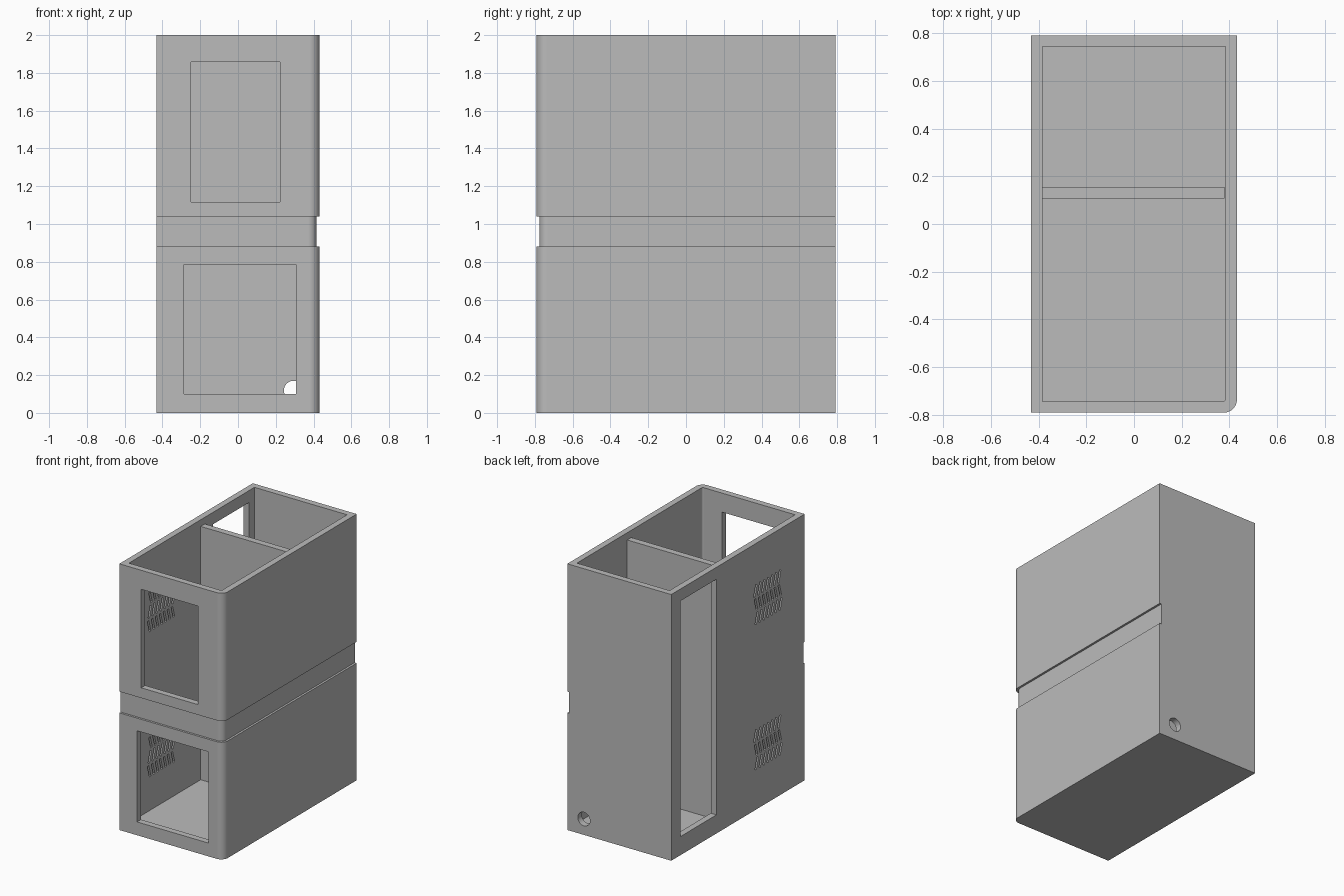
import bpy, bmesh, math
from mathutils import Matrix, Vector

cube = bpy.data.objects.get("Cube")
if cube:
    bpy.data.objects.remove(cube, do_unlink=True)

W, D, H = 0.432, 0.792, 2.0      # half width, half depth, height
WALL = 0.047

grey = bpy.data.materials.new("plain grey")
grey.use_nodes = True
COLOR = (0.5, 0.5, 0.5, 1)
grey.diffuse_color = COLOR
grey.node_tree.nodes["Principled BSDF"].inputs["Base Color"].default_value = COLOR


def finish(name, bm):
    bmesh.ops.recalc_face_normals(bm, faces=bm.faces)
    mesh = bpy.data.meshes.new(name)
    bm.to_mesh(mesh)
    bm.free()
    mesh.materials.append(grey)
    obj = bpy.data.objects.new(name, mesh)
    bpy.context.collection.objects.link(obj)
    return obj


def corner(x, y, r, steps=10):
    """Rounded corner at +x, -y, running from the front to the side."""
    return [(x - r + r * math.sin(a), y + r - r * math.cos(a))
            for a in (i / steps * math.pi / 2 for i in range(steps + 1))]


def prism(name, outline, z0, z1):
    bm = bmesh.new()
    face = bm.faces.new([bm.verts.new((x, y, z0)) for x, y in outline])
    grown = bmesh.ops.extrude_face_region(bm, geom=[face])["geom"]
    for v in grown:
        if isinstance(v, bmesh.types.BMVert):
            v.co.z = z1
    return finish(name, bm)


def add_box(bm, low, high, tilt=0):
    low, high = Vector(low), Vector(high)
    matrix = (Matrix.Translation((low + high) / 2) @ Matrix.Rotation(tilt, 4, 'X')
              @ Matrix.Diagonal((*(high - low), 1)))
    bmesh.ops.create_cube(bm, size=1, matrix=matrix)


def box(name, low, high):
    bm = bmesh.new()
    add_box(bm, low, high)
    return finish(name, bm)


def activate(obj):
    bpy.ops.object.select_all(action='DESELECT')
    obj.select_set(True)
    bpy.context.view_layer.objects.active = obj


def cut(target, cutter, keep=False):
    mod = target.modifiers.new("cut", 'BOOLEAN')
    mod.operation, mod.solver, mod.object = 'DIFFERENCE', 'EXACT', cutter
    activate(target)
    bpy.ops.object.modifier_apply(modifier=mod.name)
    if not keep:
        bpy.data.objects.remove(cutter, do_unlink=True)


def tray_outline(w, d, r):
    return [(-w, -d)] + corner(w, -d, r) + [(w, d), (-w, d)]


# Open-topped housing with one rounded front corner
housing = prism("housing", tray_outline(W, D, 0.055), 0, H)
cut(housing, prism("cavity_cutter", tray_outline(W - WALL, D - WALL, 0.012), WALL, H + 0.1))

# Shallow band around the front and the rounded side
STEP = 0.016
band = [(-1, -D + STEP)] + corner(W - STEP, -D + STEP, 0.045) + [(W - STEP, 1), (1, 1), (1, -1), (-1, -1)]
cut(housing, prism("band_cutter", band, 0.88, 1.04))

# Front windows and the tall side opening
cut(housing, box("upper_window_cutter", (-0.25, -0.9, 1.117), (0.222, -0.7, 1.857)))
cut(housing, box("lower_window_cutter", (-0.285, -0.9, 0.1), (0.308, -0.7, 0.785)))
cut(housing, box("side_opening_cutter", (-0.5, 0.256, 0.14), (-0.35, 0.683, 1.91)))

# Two groups of slanted vent slots in the flat side
bm = bmesh.new()
for zc in (0.45, 1.54):
    for row in (-1, 0, 1):
        lean = 0.28 if row else -0.28
        for col in range(7):
            y = -0.356 + (col - 3) * 0.047 + row * 0.008
            z = zc + row * 0.106
            add_box(bm, (-0.5, y - 0.009, z - 0.045), (-0.35, y + 0.009, z + 0.045), lean)
cut(housing, finish("vent_cutter", bm))

# Inner divider, slightly lower than the rim
divider = box("divider", (-W + WALL, 0.107, WALL), (0.38, 0.156, 1.95))

# Cable hole through the divider and the back wall
bm = bmesh.new()
bmesh.ops.create_cone(bm, cap_ends=True, segments=32, radius1=0.051, radius2=0.051, depth=1.0,
                      matrix=Matrix.Translation((0.294, 0.52, 0.119)) @ Matrix.Rotation(math.pi / 2, 4, 'X'))
hole = finish("cable_hole_cutter", bm)
cut(divider, hole, keep=True)
cut(housing, hole)

# Smooth rounded parts while keeping flat walls flat
for obj in (housing, divider):
    activate(obj)
    bpy.ops.object.shade_smooth_by_angle(angle=math.radians(30))
    weighted = obj.modifiers.new("flat walls", 'WEIGHTED_NORMAL')
    weighted.keep_sharp = True
